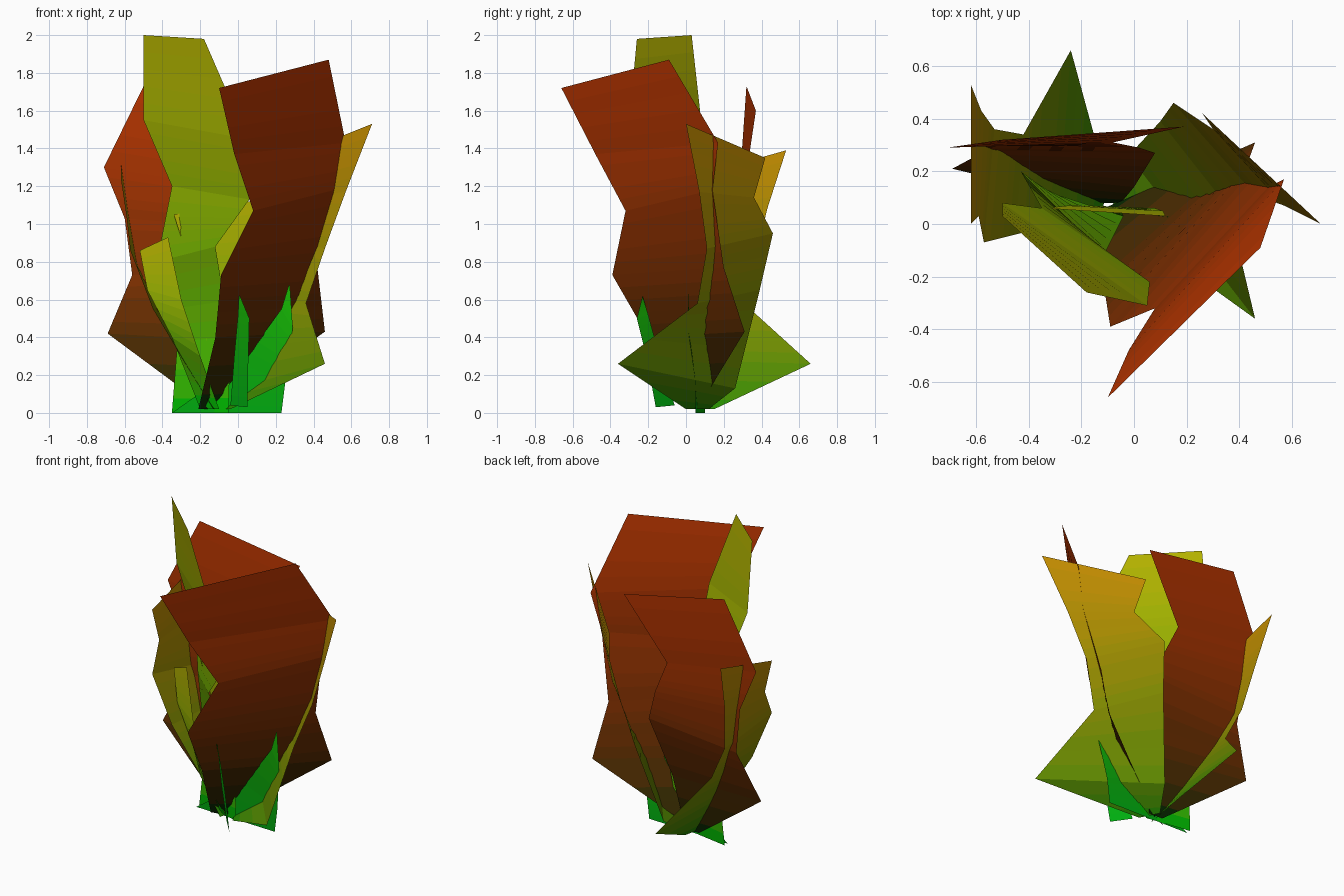
import bpy
from mathutils import Vector

STEPS = 5   # sub-rows per blade segment, carries the colour change upward


def ramp(name, low, high, n=16):
    mats = []
    for i in range(n):
        t = i / (n - 1)
        m = bpy.data.materials.new(f"{name}_{i}")
        m.diffuse_color = [a + (b - a) * t for a, b in zip(low, high)] + [1]
        mats.append(m)
    return mats


yellow = ramp("green_to_yellow", (0, 0.46, 0), (0.46, 0.45, 0))
amber = ramp("green_to_amber", (0.02, 0.26, 0), (0.52, 0.25, 0))
red = ramp("dark_to_red", (0.002, 0.02, 0), (0.48, 0.035, 0))
green = ramp("fresh_green", (0, 0.42, 0.005), (0.01, 0.48, 0))


def leaf(name, left, right, mats):
    """Faceted blade stretched between a left and a right edge."""
    rows = []
    n = len(left)
    for i in range(n - 1):
        for s in range(STEPS):
            t = s / STEPS
            rows.append([Vector(e[i]).lerp(Vector(e[i + 1]), t) for e in (left, right)])
    rows.append([Vector(left[-1]), Vector(right[-1])])
    verts = [p for r in rows for p in r]
    faces = [(2 * i, 2 * i + 1, 2 * i + 3, 2 * i + 2) for i in range(len(rows) - 1)]
    me = bpy.data.meshes.new(name)
    me.from_pydata(verts, [], faces)
    for m in mats:
        me.materials.append(m)
    for i, p in enumerate(me.polygons):
        p.material_index = round(i / (len(faces) - 1) * (len(mats) - 1))
    ob = bpy.data.objects.new(name, me)
    bpy.context.collection.objects.link(ob)
    return ob


# broad red leaf at the front right
leaf("front_red_leaf",
     [(-.21, .02, .02), (-.12, -.2, .4), (-.09, -.39, .73), (.08, -.32, 1.07), (-.02, -.48, 1.37), (-.1, -.66, 1.72)],
     [(-.11, .06, .02), (.46, .31, .43), (.42, .2, .77), (.51, .14, 1.18), (.57, .17, 1.43), (.48, -.09, 1.87)], red)

# amber leaf on the right side
leaf("right_amber_leaf",
     [(-.04, 0, .02), (.46, -.36, .26), (.36, .06, .58), (.46, .11, .87), (.57, .07, 1.17), (.71, 0, 1.53)],
     [(-.1, .12, .02), (-.02, .26, .13), (.1, .39, .65), (.15, .46, .95), (.3, .36, 1.14), (.26, .42, 1.35)], amber)

# tallest leaf
leaf("tall_yellow_leaf",
     [(-.35, .1, 0), (-.32, .12, .38), (-.43, .2, .8), (-.35, .06, 1.2), (-.5, .08, 1.55), (-.5, .03, 2)],
     [(-.05, .05, 0), (-.04, .03, .4), (-.12, -.13, .88), (.06, -.22, 1.13), (.05, -.31, 1.45), (-.18, -.26, 1.98)], yellow)

# broad red leaf at the back left
leaf("back_red_leaf",
     [(-.15, .08, .02), (-.69, .21, .42), (-.56, .28, .73), (-.6, .3, 1.03), (-.71, .29, 1.3), (-.5, .32, 1.73)],
     [(-.05, .08, .02), (0, .14, .38), (.08, .27, .78), (.02, .29, .98), (-.08, .31, 1.2), (.19, .37, 1.6)], red)

# amber leaf on the left side
leaf("left_amber_leaf",
     [(-.13, 0, .02), (-.29, 0, .28), (-.45, -.04, .55), (-.57, -.07, .86), (-.59, .03, 1.04), (-.62, 0, 1.24)],
     [(-.1, .15, .02), (-.24, .66, .26), (-.42, .34, .55), (-.53, .36, .78), (-.58, .43, 1.08), (-.62, .53, 1.39)], amber)

# smaller inner leaves
leaf("small_yellow_leaf",
     [(-.2, .05, .02), (-.35, .04, .4), (-.48, .06, .65), (-.52, .08, .86)],
     [(-.1, .03, .02), (-.2, -.1, .3), (-.3, -.03, .6), (-.37, 0, .93)], yellow)
leaf("inner_yellow_leaf",
     [(-.1, .06, .02), (-.17, .07, .4), (-.25, .07, .77), (-.34, .06, 1.05)],
     [(.0, .06, .02), (.08, .06, .4), (.11, .05, .77), (.12, .03, 1.13)], yellow)
# low leaf with a wide foot, tapering to a tip on the right
leaf("small_right_leaf",
     [(-.35, .07, 0), (.02, .04, .26), (.23, .015, .55), (.27, .01, .68)],
     [(.23, .05, 0), (.25, .05, .16), (.29, .01, .45), (.275, .01, .67)], green)
leaf("small_front_leaf",
     [(-.04, -.06, .04), (-.02, -.14, .3), (0, -.2, .52), (.005, -.23, .62)],
     [(.05, -.16, .03), (.055, -.21, .3), (.06, -.26, .5), (.01, -.23, .62)], green)
